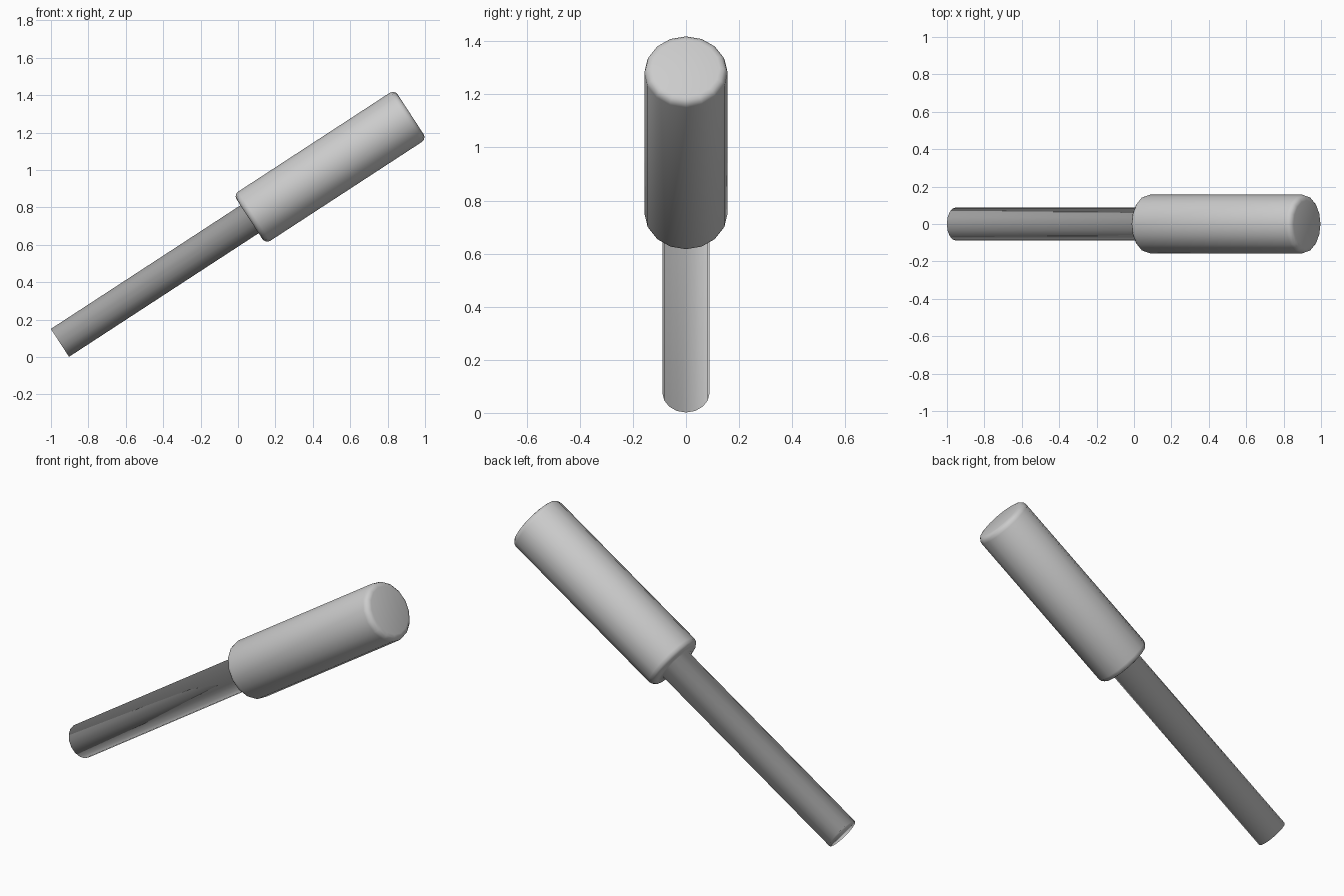
import bpy, bmesh, math
from mathutils import Vector

if "Cube" in bpy.data.objects:
    bpy.data.objects.remove(bpy.data.objects["Cube"])

SIDES = 16
TILT = math.radians(33.1)
BASE = Vector((-0.952, 0, 0.076))
ALONG = Vector((math.cos(TILT), 0, math.sin(TILT)))
ACROSS = Vector((-math.sin(TILT), 0, math.cos(TILT)))
SIDE = Vector((0, 1, 0))

R_HANDLE, R_HEAD, BEVEL = 0.089, 0.157, 0.03
S_HEAD, S_END = 1.21, 2.238


def corner(s, r, a0, a1, steps=3):
    """Rounded edge of the profile as (distance along axis, radius) points."""
    angles = [math.radians(a0 + (a1 - a0) * i / steps) for i in range(steps + 1)]
    return [(s + BEVEL * math.cos(a), r + BEVEL * math.sin(a)) for a in angles]


# Profile: plain handle, step out to the head, rounded rims at both ends
profile = [(0, R_HANDLE), (S_HEAD, R_HANDLE)]
profile += corner(S_HEAD + BEVEL, R_HEAD - BEVEL, 180, 90)
profile += corner(S_END - BEVEL, R_HEAD - BEVEL, 90, 0)

# Spin the profile around the tilted axis
bm = bmesh.new()
rings = []
for s, r in profile:
    ring = []
    for i in range(SIDES):
        a = 2 * math.pi * i / SIDES
        ring.append(bm.verts.new(BASE + ALONG * s + (ACROSS * math.cos(a) + SIDE * math.sin(a)) * r))
    rings.append(ring)
for lo, hi in zip(rings, rings[1:]):
    for i in range(SIDES):
        j = (i + 1) % SIDES
        bm.faces.new((lo[i], lo[j], hi[j], hi[i]))

# End caps
bm.faces.new(rings[0])
bm.faces.new(rings[-1])
bmesh.ops.recalc_face_normals(bm, faces=bm.faces[:])
for f in bm.faces:
    f.smooth = True

mesh = bpy.data.meshes.new("handle_with_head")
bm.to_mesh(mesh)
bm.free()
bpy.context.collection.objects.link(bpy.data.objects.new("handle_with_head", mesh))
